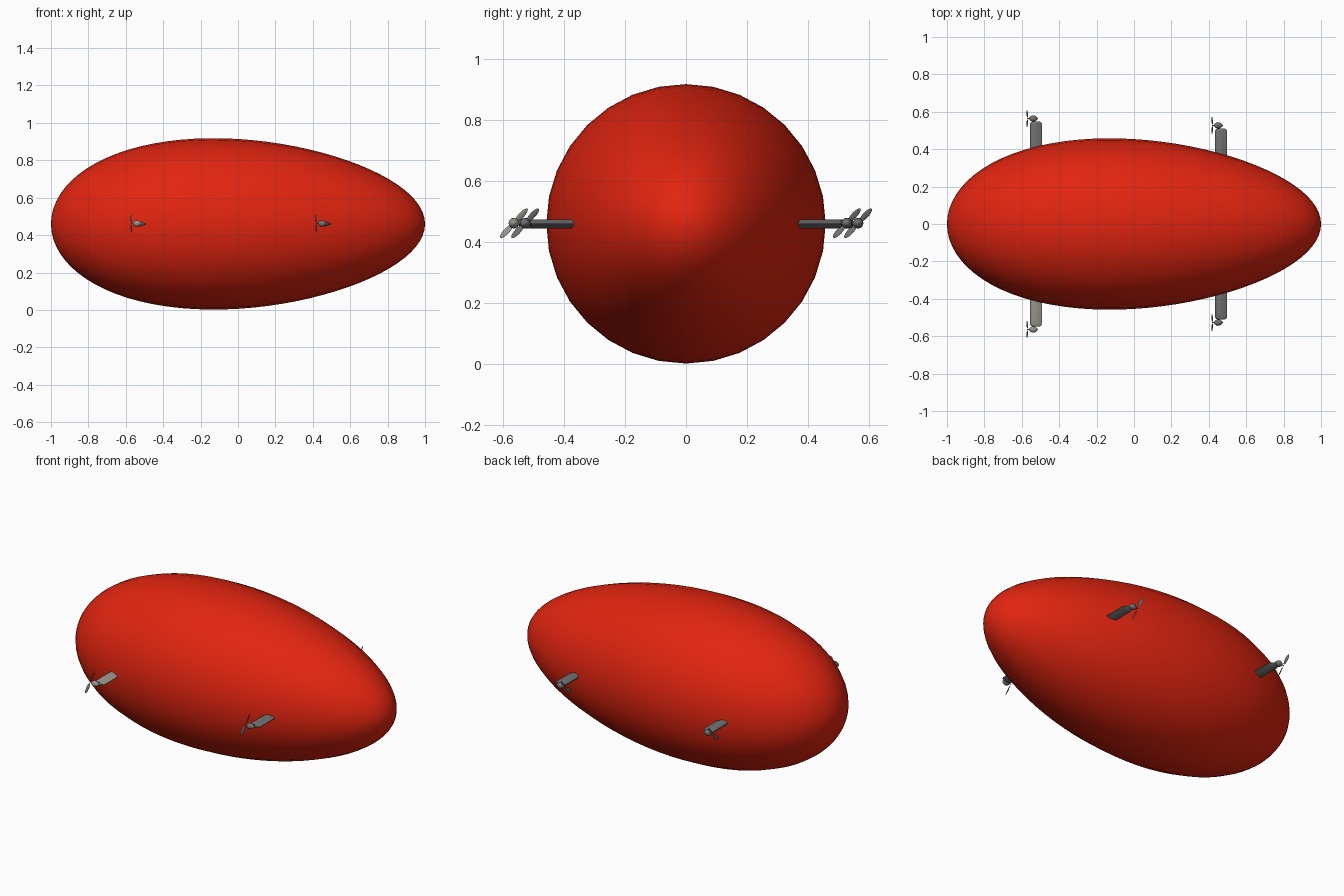
import bpy, bmesh, math
from mathutils import Matrix, Vector

if "Cube" in bpy.data.objects:
    bpy.data.objects.remove(bpy.data.objects["Cube"])

ZC = 0.46


def material(name, rgb):
    m = bpy.data.materials.new(name)
    m.diffuse_color = (*rgb, 1)
    m.use_nodes = True
    m.node_tree.nodes["Principled BSDF"].inputs["Base Color"].default_value = m.diffuse_color
    return m


RED = material("red envelope", (0.76, 0.018, 0.005))
GREY = material("dark grey metal", (0.165, 0.165, 0.165))
PALE = material("pale grey metal", (0.32, 0.31, 0.27))


def finish(name, bm, mat, angle=60):
    bmesh.ops.recalc_face_normals(bm, faces=bm.faces)
    me = bpy.data.meshes.new(name)
    bm.to_mesh(me)
    bm.free()
    me.materials.append(mat)
    ob = bpy.data.objects.new(name, me)
    bpy.context.collection.objects.link(ob)
    bpy.ops.object.select_all(action='DESELECT')
    ob.select_set(True)
    bpy.context.view_layer.objects.active = ob
    bpy.ops.object.shade_smooth_by_angle(angle=math.radians(angle))
    return ob


def loft(bm, rings):
    """Skin a list of closed point loops and cap both ends."""
    loops = [[bm.verts.new(p) for p in ring] for ring in rings]
    for a, b in zip(loops, loops[1:]):
        for i in range(len(a)):
            j = (i + 1) % len(a)
            bm.faces.new((a[i], a[j], b[j], b[i]))
    bm.faces.new(loops[0])
    bm.faces.new(loops[-1])


def revolve_x(bm, profile, segs, centre=(0, 0, 0)):
    cx, cy, cz = centre
    loft(bm, [[(cx + x, cy + r * math.sin(2 * math.pi * i / segs),
                cz + r * math.cos(2 * math.pi * i / segs)) for i in range(segs)]
              for x, r in profile])


# Egg-shaped envelope, blunt nose towards -x
bm = bmesh.new()
profile = []
for k in range(41):
    t = 0.004 + (math.pi - 0.008) * k / 40
    x = -math.cos(t)
    profile.append((x, 0.454 * math.sin(t) * (1 - 0.135 * x)))
revolve_x(bm, profile, 32, (0, 0, ZC))
finish("envelope", bm, RED)

# Strut section: (chord position, half thickness), round leading edge
SECTION = [(0, 0), (0.004, 0.008), (0.014, 0.014), (0.026, 0.015),
           (0.045, 0.010), (0.065, 0.0015)]
OUTLINE = SECTION + [(x, -h) for x, h in reversed(SECTION[1:])]


def engine(label, x0, y_in, y_tip, side, mat):
    # Streamlined strut with a rounded tip
    bm = bmesh.new()
    rings = []
    for y, s in ((y_in, 1), (y_tip - 0.014, 1), (y_tip - 0.004, 0.88), (y_tip, 0.65)):
        rings.append([(x0 + 0.032 + (x - 0.032) * s, side * y, ZC + h * s)
                      for x, h in OUTLINE])
    loft(bm, rings)
    finish(label + "_strut", bm, mat, 40)

    # Teardrop motor pod
    yc = side * (y_tip + 0.017)
    bm = bmesh.new()
    revolve_x(bm, [(-0.006, 0.001), (-0.003, 0.008), (0.005, 0.014), (0.014, 0.0175),
                   (0.024, 0.016), (0.036, 0.009), (0.044, 0.001)], 16, (x0, yc, ZC + 0.002))
    revolve_x(bm, [(-0.017, 0.002), (0.0, 0.003)], 8, (x0, yc, ZC + 0.002))
    finish(label + "_motor", bm, mat)

    # Two pitched propeller blades, same diagonal on both sides
    bm = bmesh.new()
    for turn in (0, math.pi):
        m = (Matrix.Translation((x0 - 0.015, yc, ZC + 0.002))
             @ Matrix.Rotation(math.radians(-43) + turn, 4, 'X')
             @ Matrix.Translation((0, 0, 0.036))
             @ Matrix.Rotation(math.radians(20), 4, 'Z')
             @ Matrix.Diagonal((0.002, 0.010, 0.029, 1)))
        bmesh.ops.create_uvsphere(bm, u_segments=12, v_segments=10, radius=1, matrix=m)
    finish(label + "_propeller", bm, mat)


for side, name in ((-1, "left"), (1, "right")):
    engine("fore_" + name, -0.556, 0.38, 0.547, side, PALE if side < 0 else GREY)
    engine("aft_" + name, 0.433, 0.35, 0.510, side, GREY)
